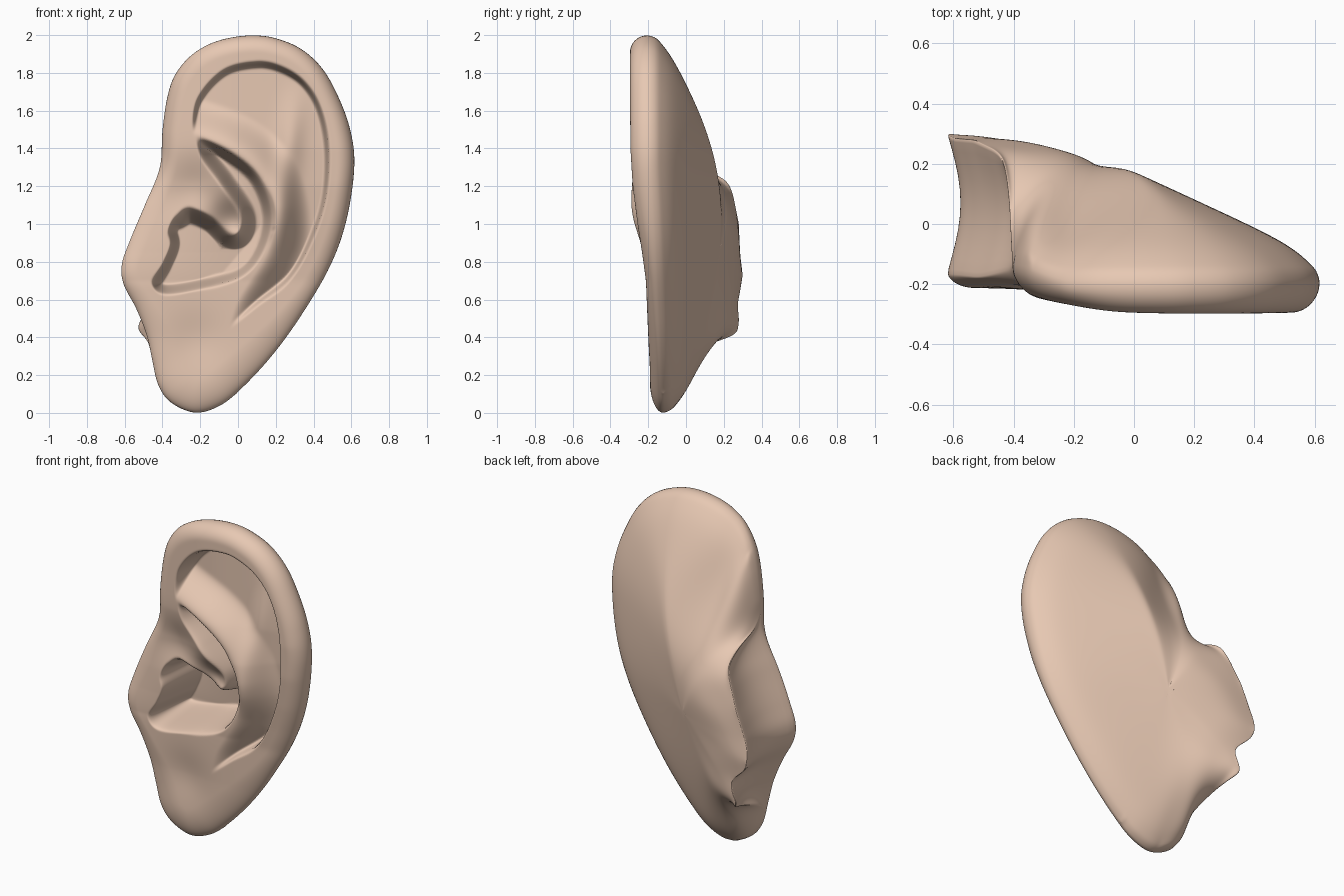
import bpy, bmesh, math
from mathutils import Vector
from mathutils.kdtree import KDTree

if "Cube" in bpy.data.objects:
    bpy.data.objects.remove(bpy.data.objects["Cube"])

# Front-view curves (x, z)
OUTLINE = [(.09, 2), (.2, 1.985), (.327, 1.933), (.433, 1.842), (.513, 1.715), (.59, 1.52), (.617, 1.31),
           (.575, 1.02), (.485, .77), (.325, .50), (.17, .29), (.01, .12), (-.10, .035), (-.225, 0),
           (-.35, .05), (-.42, .14), (-.455, .28), (-.485, .41), (-.54, .55), (-.607, .68),
           (-.617, .785), (-.575, .91), (-.495, 1.10), (-.415, 1.30), (-.40, 1.50),
           (-.375, 1.67), (-.335, 1.788), (-.255, 1.888), (-.15, 1.955), (-.03, 1.99)]
HELIX_EDGE = [(-.25, 1.475), (-.215, 1.66), (-.08, 1.81), (.09, 1.855), (.22, 1.835), (.35, 1.755), (.44, 1.61),
              (.482, 1.395), (.466, 1.13), (.385, .89), (.275, .705), (.105, .57), (-.055, .43)]
ANTIHELIX = [(-.055, .43), (.0, .6), (.15, .85), (.19, 1.05), (.12, 1.26), (-.03, 1.39), (-.25, 1.475)]
CONCHA = [(-.23, 1.47), (-.04, 1.38), (.11, 1.25), (.18, 1.05), (.135, .855), (.02, .72),
          (-.2, .655), (-.39, .63), (-.455, .685), (-.40, .79), (-.36, .89), (-.37, .97),
          (-.33, 1.06)]
CRUS = [(-.33, 1.06), (-.25, 1.09), (-.13, 1.04), (-.04, .96), (.0, .97), (.0, 1.06),
        (-.10, 1.21), (-.2, 1.35), (-.23, 1.47)]


def spline(pts, closed, n):
    """Catmull-Rom samples through pts."""
    p = [Vector(q) for q in pts]
    m = len(p)
    get = (lambda i: p[i % m]) if closed else (lambda i: p[max(0, min(m - 1, i))])
    out = []
    for i in range(m if closed else m - 1):
        a, b, c, d = (get(i + k) for k in (-1, 0, 1, 2))
        for j in range(n):
            t = j / n
            out.append(.5 * (2 * b + (c - a) * t + (2 * a - 5 * b + 4 * c - d) * t * t
                             + (3 * b - a - 3 * c + d) * t ** 3))
    return out if closed else out + [p[-1]]


def distance_to(samples):
    kd = KDTree(len(samples))
    for i, s in enumerate(samples):
        kd.insert((s.x, s.y, 0), i)
    kd.balance()
    return lambda x, z: kd.find((x, z, 0))[2]


def inside(poly, x, z):
    r = False
    a = poly[-1]
    for b in poly:
        if (a[1] > z) != (b[1] > z) and x < (b[0] - a[0]) * (z - a[1]) / (b[1] - a[1]) + a[0]:
            r = not r
        a = b
    return r


def step(a, b, v):
    t = max(0, min(1, (v - a) / (b - a)))
    return t * t * (3 - 2 * t)


def interp(table, v):
    for (a, p), (b, q) in zip(table, table[1:]):
        if v <= b:
            return p + (q - p) * max(0, (v - a) / (b - a))
    return table[-1][1]


def smin(a, b, k):
    h = max(k - abs(a - b), 0) / k
    return min(a, b) - h * h * k / 4


def gauss(x, z, cx, cz, s):
    return math.exp(-((x - cx) ** 2 + (z - cz) ** 2) / (s * s))


outline = spline(OUTLINE, True, 14)
dense = spline(OUTLINE, True, 112)
d_out = distance_to(dense)
d_right = distance_to([s for s in dense if s.x > -.24 and s.y < .1 or s.x > 0 or s.y > 1.78])
d_left = distance_to([s for s in dense if s.x < -.24 and (s.y < .42 or s.y > 1.32)])
d_root = distance_to([s for s in outline if s.x < -.3 and .45 < s.y < 1.22])
d_helix = distance_to(spline(HELIX_EDGE, False, 60))
d_anti = distance_to(spline(ANTIHELIX, False, 60))
d_concha = distance_to(spline(CONCHA, False, 60))
d_crus = distance_to(spline(CRUS, False, 60))
scapha_poly = [tuple(s) for s in spline(HELIX_EDGE, False, 7) + spline(ANTIHELIX, False, 7)]
concha_poly = [tuple(s) for s in spline(CONCHA, False, 7) + spline(CRUS, False, 7)]

EDGE_Y = [(0, -.12), (.4, -.14), (.9, -.165), (1.3, -.19), (2, -.2)]
FRONT_Y = [(0, -.19), (.4, -.2), (.7, -.212), (.85, -.233), (1, -.257), (1.2, -.283), (1.4, -.295), (2, -.3)]
BACK = [(0, 0), (.01, .035), (.03, .065), (.07, .1), (.12, .13), (.22, .18), (.42, .275),
        (.62, .375), (.82, .445), (1.02, .48)]
SIDE = [(0, 0), (.01, .06), (.03, .12), (.08, .22), (.15, .35), (.3, .6), (1.5, 2.5)]
ROOT_Y = [(.43, .28), (.6, .28), (.73, .3), (.85, .285), (1, .28), (1.15, .25), (1.24, .22), (1.4, .12)]


def edge_y(x, z):
    return interp(EDGE_Y, z) + .05 * step(-.2, -.4, x) * step(1.0, 1.4, z)


def back_y(x, z):
    a, b = interp(BACK, d_right(x, z)), interp(SIDE, d_left(x, z))
    y = edge_y(x, z) + max(0, smin(a, b, min(.1, a, b) + 1e-6))
    w = math.exp(-(d_root(x, z) / .2) ** 2) * step(.18, .44, z) * (1 - step(1.18, 1.45, z))
    return y + (interp(ROOT_Y, z) - y) * w


def front_y(x, z):
    d = d_out(x, z)
    u = -x - .08
    yf = interp(FRONT_Y, z) + .1 * (u + math.sqrt(u * u + .01)) * step(.65, 1.25, z)
    ys = edge_y(x, z)
    # rounded outer rim, broader on the lobe
    rim = .09 + .09 * step(.7, .2, z)
    y = ys - (ys - yf) * math.sqrt(max(0, 1 - (1 - min(d / rim, 1)) ** 2))
    y += .02 * gauss(x, z, -.22, .38, .15)
    # scapha and triangular hollow
    if inside(scapha_poly, x, z):
        y += .14 * step(0, .024, d_helix(x, z)) * step(0, .2, d_anti(x, z))
        y -= .035 * math.exp(-((x - .27 - .1 * (z - 1.4)) / .07) ** 2) * step(1.8, 1.4, z) * step(.8, 1.1, z)
    # concha bowl and the crus running down into it
    k = step(0, .05, d_concha(x, z)) * step(0, .09, d_crus(x, z)) if inside(concha_poly, x, z) else 0
    y += .33 * k
    y += (1 - k) * (.12 * gauss(x, z, -.03, 1.0, .13) + .05 * gauss(x, z, -.22, 1.18, .15))
    if d > .12:
        y = min(y, back_y(x, z) - .03)
    return y


# Rings: front inward, side wall, back inward
bm = bmesh.new()
C = Vector((-.1, .85))
N = len(outline)
FRONT, WALL, BACKN = 125, 10, 40
rings = []
for i in range(FRONT):
    s = 1 - ((FRONT - 1 - i) / FRONT) ** 1.25
    ring = []
    for p in outline:
        q = C + (p - C) * s
        ring.append(bm.verts.new((q.x, front_y(q.x, q.y), q.y)))
    rings.append(ring)
back_edge = []
for i in range(1, WALL + 1):
    t = i / WALL
    ring = []
    for p in outline:
        y0, y1 = edge_y(*p), back_y(*p)
        h = max(0, min(1, (y1 - y0) / .4))
        inset = .045 * math.sin(math.pi * t) * h
        if p.x < -.3:
            inset += h * t ** 3 * (.05 * math.exp(-((p.y - .58) / .07) ** 2)
                                   - .035 * math.exp(-((p.y - .44) / .05) ** 2))
        q = Vector((p.x + inset, p.y))
        ring.append(bm.verts.new((q.x, y0 + (y1 - y0) * t, q.y)))
        if i == WALL:
            back_edge.append(q)
    rings.append(ring)
for i in range(1, BACKN):
    s = 1 - (i / BACKN) ** 1.6
    ring = []
    for p in back_edge:
        q = C + (p - C) * s
        ring.append(bm.verts.new((q.x, back_y(q.x, q.y), q.y)))
    rings.append(ring)
for a, b in zip(rings, rings[1:]):
    for j in range(N):
        k = (j + 1) % N
        bm.faces.new((a[j], a[k], b[k], b[j]))
for ring, fn in ((rings[0], front_y), (rings[-1], back_y)):
    c = bm.verts.new((C.x, fn(*C), C.y))
    for j in range(N):
        bm.faces.new((c, ring[j], ring[(j + 1) % N]))
# Soften the back, then the whole surface
back_verts = [v for r in rings[FRONT + WALL + 3:] for v in r]
for verts, n in ((back_verts, 60), (bm.verts, 3)):
    if n == 3:
        bmesh.ops.remove_doubles(bm, verts=bm.verts, dist=.0004)
    for _ in range(n):
        bmesh.ops.smooth_vert(bm, verts=list(verts), factor=.5, use_axis_x=True, use_axis_y=True, use_axis_z=True)
bmesh.ops.recalc_face_normals(bm, faces=bm.faces)
for f in bm.faces:
    f.smooth = True

mesh = bpy.data.meshes.new("ear")
bm.to_mesh(mesh)
bm.free()
ear = bpy.data.objects.new("ear", mesh)
bpy.context.collection.objects.link(ear)
mat = bpy.data.materials.new("skin")
mat.diffuse_color = (.80, .58, .45, 1)
mat.use_nodes = True
mat.node_tree.nodes["Principled BSDF"].inputs["Base Color"].default_value = mat.diffuse_color
mesh.materials.append(mat)
